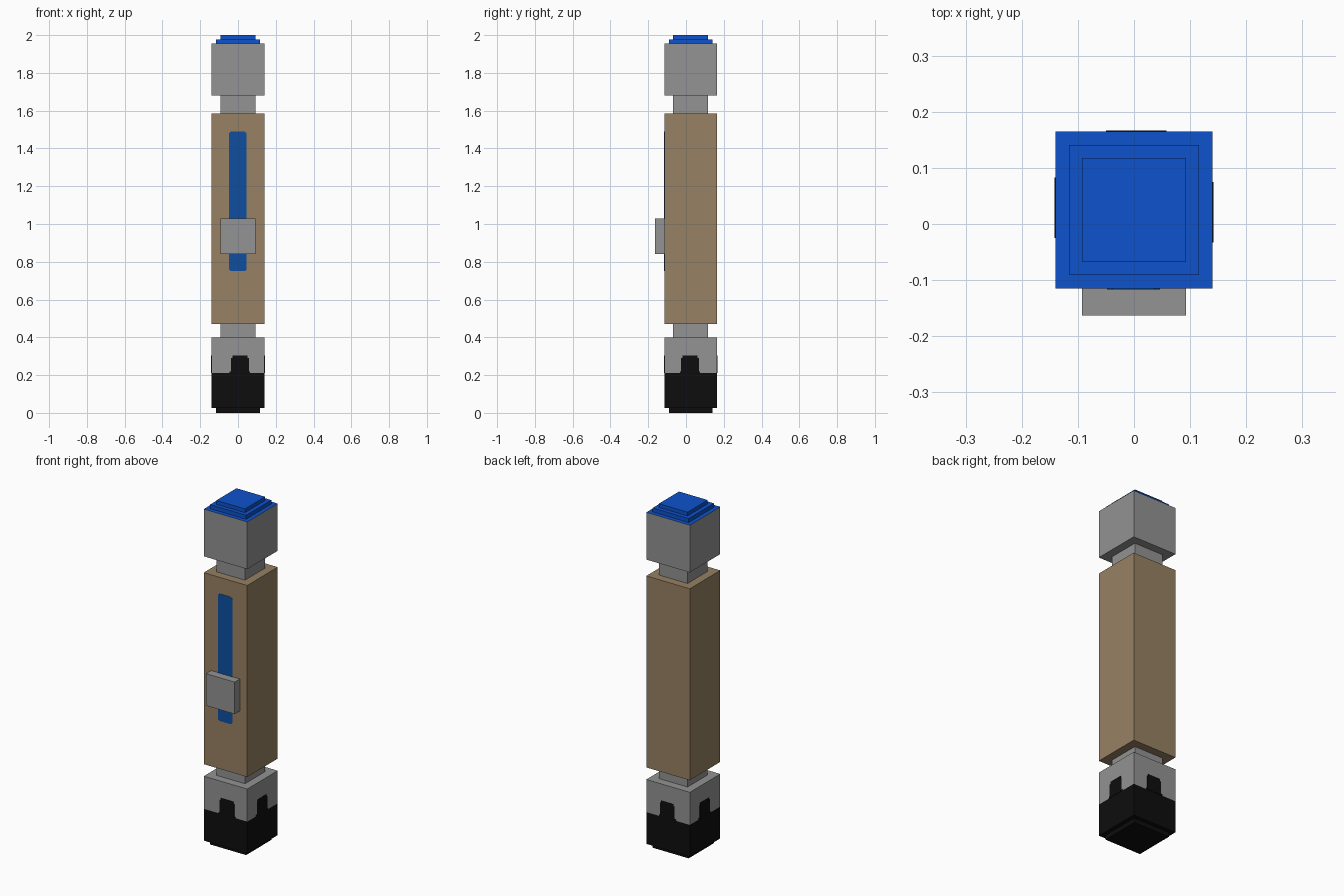
import bpy
import bmesh
from math import pi
from mathutils import Matrix, Vector

if "Cube" in bpy.data.objects:
    bpy.data.objects.remove(bpy.data.objects["Cube"])

CY = 0.025       # the shaft axis sits slightly behind the centre
WIDE, MID, NARROW = 0.14, 0.116, 0.0925
SKIN = 0.002     # thickness of painted plates


def material(name, rgb):
    lin = [((c / 255 + 0.055) / 1.055) ** 2.4 if c > 10 else c / 255 / 12.92 for c in rgb]
    m = bpy.data.materials.new(name)
    m.use_nodes = True
    m.diffuse_color = (*lin, 1)
    m.node_tree.nodes["Principled BSDF"].inputs["Base Color"].default_value = (*lin, 1)
    return m


grey = material("metal grey", (147, 147, 147))
tan = material("tan wood", (151, 129, 99))
blue = material("bright blue", (14, 82, 204))
deep_blue = material("deep blue", (14, 78, 160))
black = material("black", (13, 13, 13))


def finish(name, bm, mats):
    bmesh.ops.recalc_face_normals(bm, faces=bm.faces)
    mesh = bpy.data.meshes.new(name)
    bm.to_mesh(mesh)
    bm.free()
    for m in mats:
        mesh.materials.append(m)
    obj = bpy.data.objects.new(name, mesh)
    bpy.context.collection.objects.link(obj)
    return obj


def block(name, half, z0, z1, mat, top_mat=None):
    """Square block on the shaft axis, optionally with its top face recoloured."""
    bm = bmesh.new()
    bmesh.ops.create_cube(bm, size=1)
    for v in bm.verts:
        v.co = Vector((v.co.x * 2 * half, v.co.y * 2 * half + CY, (z0 + z1) / 2 + v.co.z * (z1 - z0)))
    bm.normal_update()
    if top_mat:
        for f in bm.faces:
            f.material_index = int(f.normal.z > 0.5)
    return finish(name, bm, [mat, top_mat] if top_mat else [mat])


def plate(name, outline, mat, turn=0.0):
    """Thin painted plate on one side of the shaft, from an (across, height) outline."""
    bm = bmesh.new()
    face = bm.faces.new([bm.verts.new((a, -WIDE - SKIN, z)) for a, z in outline])
    ext = bmesh.ops.extrude_face_region(bm, geom=[face])
    moved = [g for g in ext["geom"] if isinstance(g, bmesh.types.BMVert)]
    bmesh.ops.translate(bm, verts=moved, vec=(0, 2 * SKIN, 0))
    bmesh.ops.transform(bm, matrix=Matrix.Translation((0, CY, 0)) @ Matrix.Rotation(turn, 4, "Z"), verts=bm.verts)
    return finish(name, bm, [mat])


# Base: black foot and lower half, grey upper half
block("base_foot", MID, 0, 0.025, black)
block("base_lower", WIDE, 0.025, 0.21, black)
block("base_upper", WIDE, 0.21, 0.4, grey)

# Black tab rising up each side of the base
half_tab = [(0.054, 0.21), (0.054, 0.218), (0.047, 0.218), (0.047, 0.29), (0.04, 0.29), (0.04, 0.303)]
for i, side in enumerate(("front", "left", "back", "right")):
    shift = 0.01 if side == "front" else -0.004
    outline = [(shift + a, z) for a, z in half_tab] + [(shift - a, z) for a, z in reversed(half_tab)]
    plate("base_tab_" + side, outline, black, i * pi / 2)

# Shaft with its two necks
block("lower_neck", NARROW, 0.4, 0.47, grey)
block("shaft", WIDE, 0.47, 1.585, tan)
block("upper_neck", NARROW, 1.585, 1.68, grey)

# Head with stepped blue cap
block("head", WIDE, 1.68, 1.955, grey, blue)
block("cap_lower_step", MID, 1.955, 1.978, blue)
block("cap_upper_step", NARROW, 1.978, 2.0, blue)

# Slot stripe with clipped corners on the front
left, right, low, high, clip = -0.048, 0.046, 0.75, 1.49, 0.01
plate("slot_stripe", [(left + clip, low), (right - clip, low), (right, low + clip), (right, high - clip),
                      (right - clip, high), (left + clip, high), (left, high - clip), (left, low + clip)], deep_blue)

# Slider button on the front
button = block("slider_button", NARROW, 0.842, 1.028, grey)
for v in button.data.vertices:
    v.co.y = -0.163 if v.co.y < CY else CY - WIDE
